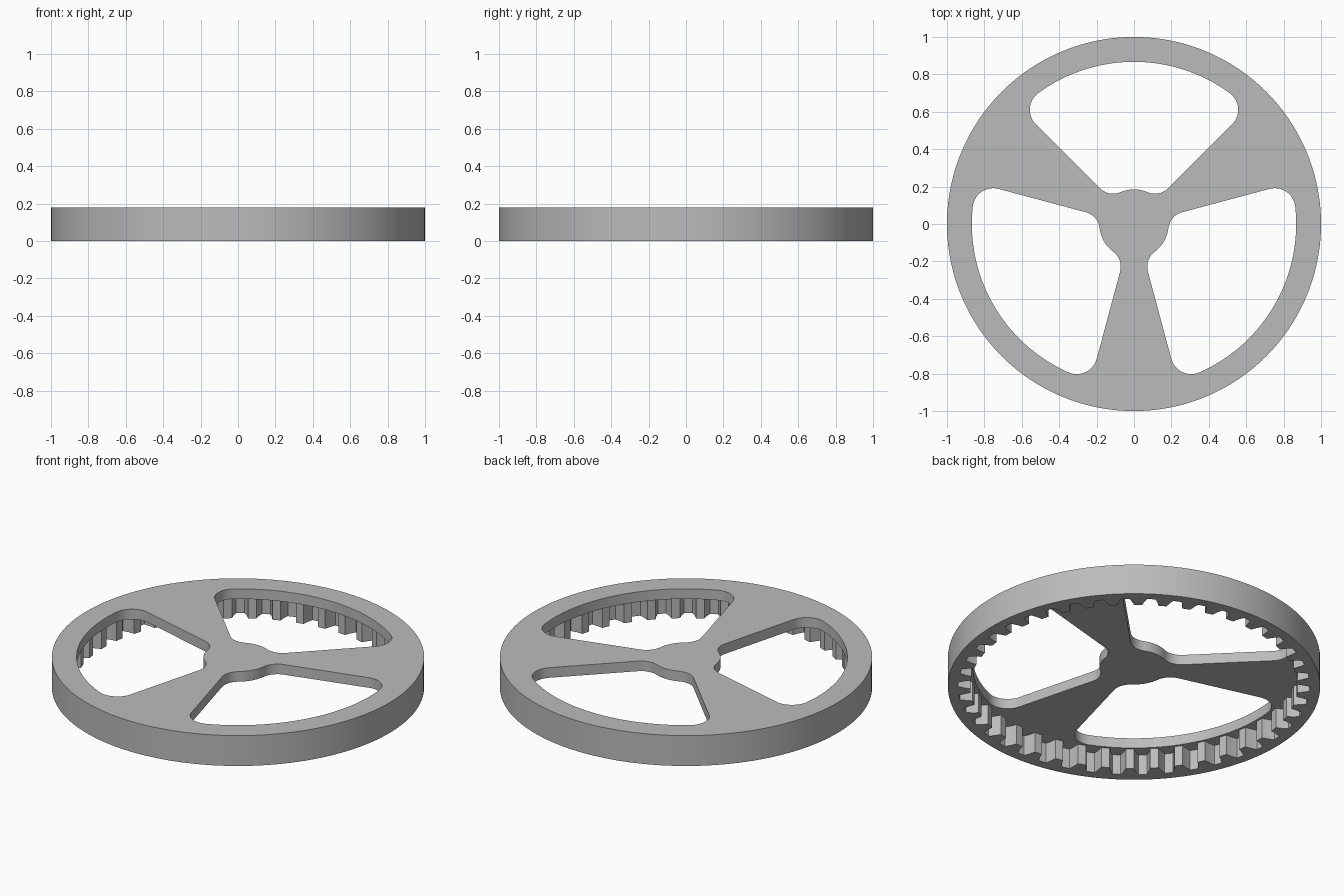
import bpy, bmesh
from math import sin, cos, asin, pi, radians, sqrt, atan2

cube = bpy.data.objects.get("Cube")
if cube:
    bpy.data.objects.remove(cube)

HEIGHT, PLATE_Z = 0.18, 0.12
RIM, HOLE_R, HUB_R = 1.0, 0.867, 0.185
TIP_R, ROOT_R, TEETH = 0.88, 0.945, 42
SIDES = 168

grey = bpy.data.materials.new("light grey")
grey.use_nodes = True
grey.diffuse_color = (0.5, 0.5, 0.5, 1)
grey.node_tree.nodes["Principled BSDF"].inputs["Base Color"].default_value = (0.5, 0.5, 0.5, 1)


def arc(cx, cy, r, a0, a1, n):
    return [(cx + r * cos(a0 + (a1 - a0) * i / n),
             cy + r * sin(a0 + (a1 - a0) * i / n)) for i in range(n + 1)]


def turn(points, a):
    return [(x * cos(a) - y * sin(a), x * sin(a) + y * cos(a)) for x, y in points]


def extruded(name, outlines, z0, z1):
    """Solid from closed outlines; inner outlines become holes."""
    curve = bpy.data.curves.new(name, 'CURVE')
    curve.dimensions = '2D'
    curve.fill_mode = 'BOTH'
    curve.extrude = (z1 - z0) / 2
    for pts in outlines:
        spline = curve.splines.new('POLY')
        spline.points.add(len(pts) - 1)
        for p, (x, y) in zip(spline.points, pts):
            p.co = (x, y, 0, 1)
        spline.use_cyclic_u = True
    temp = bpy.data.objects.new(name + " outline", curve)
    bpy.context.collection.objects.link(temp)
    graph = bpy.context.evaluated_depsgraph_get()
    mesh = bpy.data.meshes.new_from_object(temp.evaluated_get(graph))
    bpy.data.objects.remove(temp)
    bm = bmesh.new()
    bm.from_mesh(mesh)
    bmesh.ops.remove_doubles(bm, verts=bm.verts, dist=1e-5)
    bmesh.ops.translate(bm, verts=bm.verts, vec=(0, 0, (z0 + z1) / 2))
    bmesh.ops.recalc_face_normals(bm, faces=bm.faces)
    bm.to_mesh(mesh)
    bm.free()
    mesh.materials.clear()
    mesh.materials.append(grey)
    obj = bpy.data.objects.new(name, mesh)
    bpy.context.collection.objects.link(obj)
    return obj


def window():
    """Rounded opening between two spokes, centred on +y."""
    ray, gap, r_out, r_in = radians(45), 0.006, 0.11, 0.1
    d_in, d_out = HUB_R + r_in, HOLE_R - r_out
    a_in = ray + asin((r_in + gap) / d_in)
    a_out = ray + asin((r_out + gap) / d_out)
    half = arc(0, 0, HUB_R, pi / 2, a_in, 6)[1:-1]
    half += arc(d_in * cos(a_in), d_in * sin(a_in), r_in, a_in + pi, ray + 1.5 * pi, 12)
    half += arc(d_out * cos(a_out), d_out * sin(a_out), r_out, ray - pi / 2, a_out, 14)
    half += arc(0, 0, HOLE_R, a_out, pi / 2, 20)[1:-1]
    mirrored = [(-x, y) for x, y in reversed(half)]
    return [(0, HUB_R)] + half + [(0, HOLE_R)] + mirrored


def tooth_outline():
    """Internal gear outline with slightly curved flanks."""
    step = 2 * pi / TEETH
    mid = (TIP_R + ROOT_R) / 2
    flank = [(-0.34, ROOT_R), (-0.24, mid), (-0.17, TIP_R)]
    flank += [(-f, r) for f, r in reversed(flank)]
    return [(r * cos((k + f) * step), r * sin((k + f) * step))
            for k in range(TEETH) for f, r in flank]


rim = arc(0, 0, RIM, 0, 2 * pi, SIDES)[:-1]

# Spoked plate and the toothed ring beneath it
plate = extruded("spoked_wheel", [rim] + [turn(window(), k * 2 * pi / 3) for k in range(3)],
                 PLATE_Z, HEIGHT)
ring = extruded("toothed_ring", [rim, tooth_outline()], 0, PLATE_Z)

# Smooth round walls, crisp rims and tooth edges
for obj in (plate, ring):
    bpy.ops.object.select_all(action='DESELECT')
    obj.select_set(True)
    bpy.context.view_layer.objects.active = obj
    bpy.ops.object.shade_smooth_by_angle(angle=radians(25))
